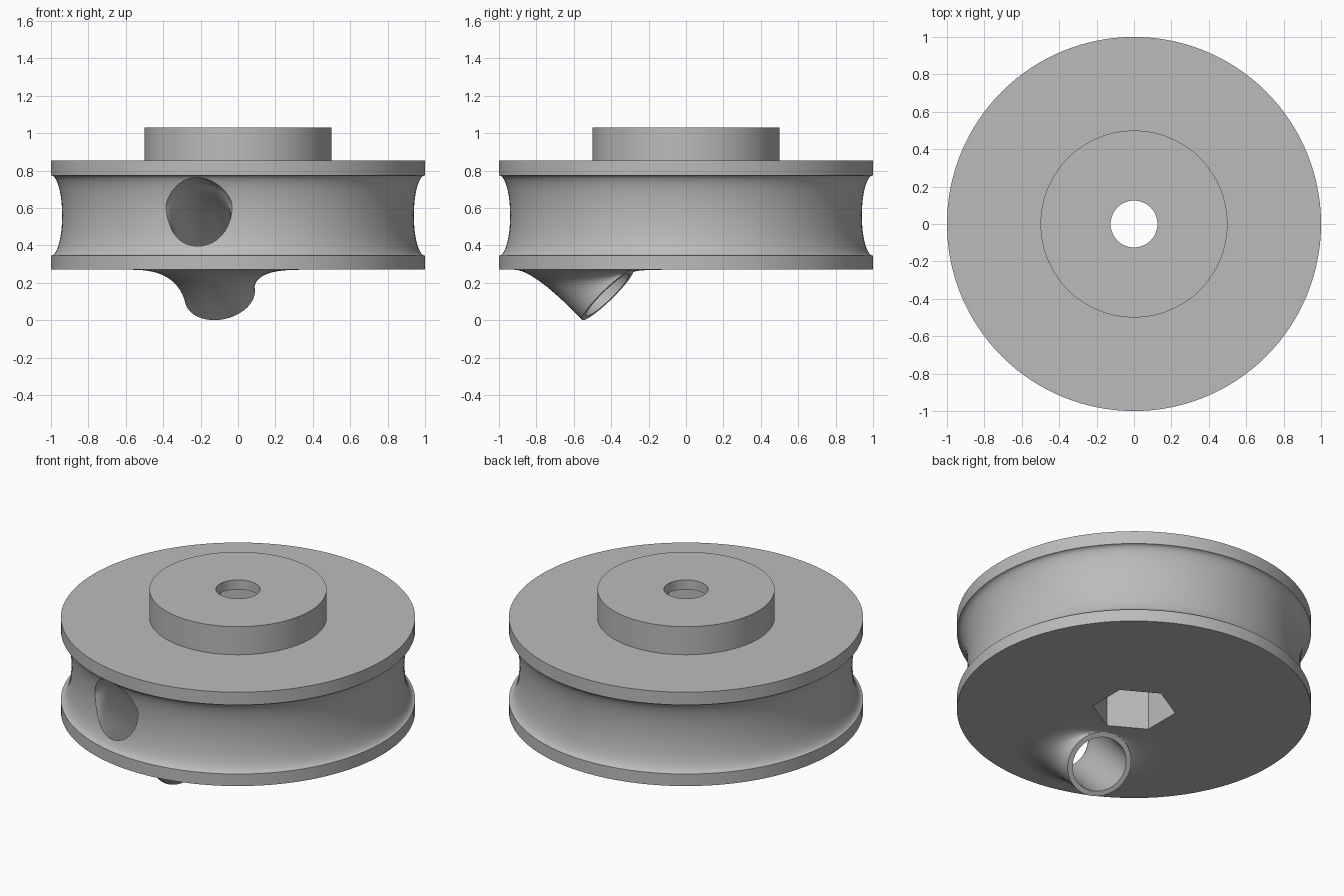
import bpy, bmesh, math
from mathutils import Vector, Matrix

if "Cube" in bpy.data.objects:
    bpy.data.objects.remove(bpy.data.objects["Cube"], do_unlink=True)

grey = bpy.data.materials.new("plain grey")
grey.use_nodes = True
grey.diffuse_color = (0.5, 0.5, 0.5, 1)
grey.node_tree.nodes["Principled BSDF"].inputs["Base Color"].default_value = grey.diffuse_color

TILT = Matrix.Rotation(math.radians(-13), 4, "Z")   # heading of the cord channel


def angles(n, phase=0.0):
    return [phase + math.tau * i / n for i in range(n)]


def loft(name, rings, wrap=False, matrix=Matrix()):
    """Skin a list of point rings into a closed solid."""
    bm = bmesh.new()
    vs = [[bm.verts.new(matrix @ Vector(p)) for p in ring] for ring in rings]
    n = len(vs[0])
    for a, b in zip(vs, vs[1:] + vs[:1] if wrap else vs[1:]):
        for i in range(n):
            j = (i + 1) % n
            bm.faces.new((a[i], a[j], b[j], b[i]))
    if not wrap:
        bm.faces.new(vs[0])
        bm.faces.new(vs[-1])
    bmesh.ops.recalc_face_normals(bm, faces=bm.faces)
    mesh = bpy.data.meshes.new(name)
    bm.to_mesh(mesh)
    bm.free()
    mesh.materials.append(grey)
    obj = bpy.data.objects.new(name, mesh)
    bpy.context.collection.objects.link(obj)
    return obj


def level_ring(r, z, n=128, phase=0.0):
    return [(r * math.cos(a), r * math.sin(a), z) for a in angles(n, phase)]


def channel_ring(centre, heading, r, n=48):
    """Circle across the channel; centre and heading are (radial, height)."""
    d = Vector(heading).normalized()
    return [(r * math.cos(a),
             -(centre[0] - d[1] * r * math.sin(a)),
             centre[1] + d[0] * r * math.sin(a)) for a in angles(n)]


def bezier(a, b, c, t):
    return a * (1 - t) ** 2 + b * 2 * t * (1 - t) + c * t * t


def combine(target, tool, operation):
    mod = target.modifiers.new(operation.lower(), "BOOLEAN")
    mod.operation, mod.solver, mod.object = operation, "EXACT", tool
    bpy.context.view_layer.objects.active = target
    bpy.ops.object.modifier_apply(modifier=mod.name)
    bpy.data.objects.remove(tool, do_unlink=True)


# Wheel: grooved rim, raised hub and through bore
BASE = 0.27
groove = [(1 - 0.06 * math.sin(a), 0.56 - 0.215 * math.cos(a))
          for a in (math.pi * i / 20 for i in range(21))]
profile = ([(0.125, BASE), (1, BASE)] + groove
           + [(1, 0.855), (0.5, 0.855), (0.5, 1.03), (0.125, 1.03)])
wheel = loft("pulley_wheel", [level_ring(r, z) for r, z in profile], wrap=True)

# Flared spout below the wheel, blending from its slanted lip into the base
EXIT = Vector((0.43, 0.135))
lip = [Vector(p) for p in channel_ring(EXIT, (-1, -1), 0.19)]
foot = [Vector((0.45 * math.cos(a), -0.52 - 0.41 * math.sin(a), BASE)) for a in angles(48)]
rings = []
for step in range(13):
    ring = []
    for p, q in zip(lip, foot):
        rise = BASE - p.z
        ring.append(bezier(p, p + Vector((0, -rise, rise)), q, step / 12))
    rings.append(ring)
rings.append([p + Vector((0, 0, 0.06)) for p in foot])
spout = loft("spout", rings, matrix=TILT)
combine(wheel, spout, "UNION")

# Cord channel: bends from the groove down and out of the spout
start, bend = Vector((0.94, 0.565)), Vector((0.83, 0.535))
rings = [channel_ring((1.1, 0.58), (-1, -0.1), 0.2)]
for i in range(17):
    t = i / 16
    heading = (bend - start) * (1 - t) + (EXIT - bend) * t
    radius = 0.16 + 0.03 * max(0, 1 - t / 0.25) ** 2
    rings.append(channel_ring(bezier(start, bend, EXIT, t), heading, radius))
rings.append(channel_ring(EXIT - Vector((0.2, 0.2)), (-1, -1), 0.16))
channel = loft("channel_cutter", rings, matrix=TILT)
combine(wheel, channel, "DIFFERENCE")

# Deep hexagonal pocket under the hub
pocket = loft("pocket_cutter",
              [level_ring(0.236, z, 6, math.pi / 6) for z in (0.1, 0.97)])
combine(wheel, pocket, "DIFFERENCE")

bpy.ops.object.select_all(action="DESELECT")
wheel.select_set(True)
bpy.context.view_layer.objects.active = wheel
bpy.ops.object.shade_smooth_by_angle(angle=math.radians(30))
